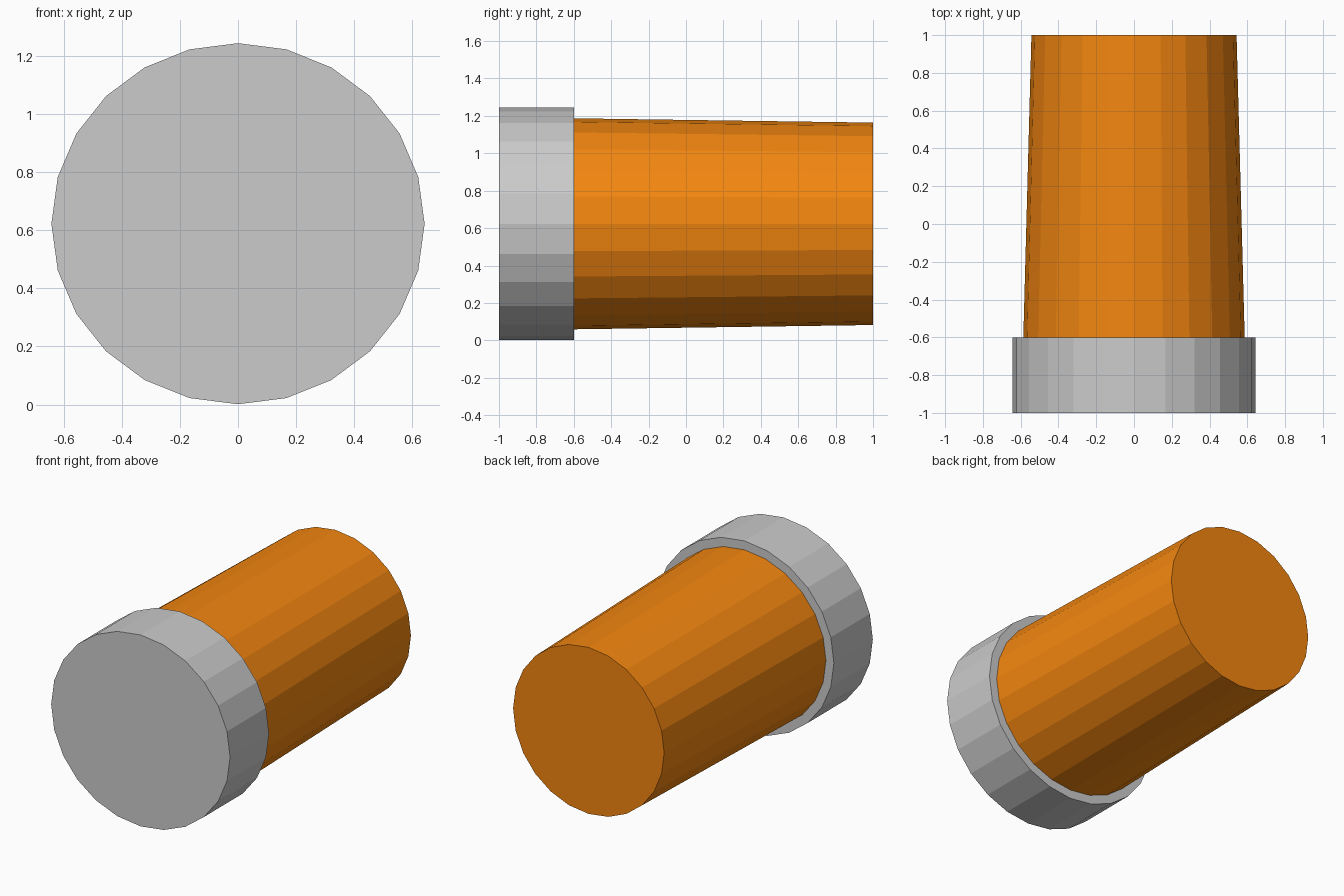
import bpy, bmesh, math

if "Cube" in bpy.data.objects:
    bpy.data.objects.remove(bpy.data.objects["Cube"])

SIDES = 24
CENTRE_Z = 0.623


def loft(name, rings, cap_first=False, cap_last=False, color=None):
    """Skin elliptical rings (y, x radius, z radius) along the y axis."""
    bm = bmesh.new()
    loops = []
    for y, rx, rz in rings:
        angles = [2 * math.pi * i / SIDES for i in range(SIDES)]
        loops.append([bm.verts.new((rx * math.sin(a), y, CENTRE_Z + rz * math.cos(a)))
                      for a in angles])
    for a, b in zip(loops, loops[1:]):
        for i in range(SIDES):
            j = (i + 1) % SIDES
            bm.faces.new((a[i], b[i], b[j], a[j]))
    if cap_first:
        bm.faces.new(loops[0])
    if cap_last:
        bm.faces.new(loops[-1][::-1])
    bmesh.ops.recalc_face_normals(bm, faces=bm.faces)
    mesh = bpy.data.meshes.new(name)
    bm.to_mesh(mesh)
    bm.free()
    obj = bpy.data.objects.new(name, mesh)
    bpy.context.collection.objects.link(obj)
    if color:
        mat = bpy.data.materials.new(name + "_material")
        mat.diffuse_color = color
        mat.use_nodes = True
        mat.node_tree.nodes["Principled BSDF"].inputs["Base Color"].default_value = mat.diffuse_color
        mesh.materials.append(mat)
    return obj


# Grey collar: closed front disc, rim, and the step in to the body
loft("collar", [(-1.0, 0.643, 0.622), (-0.6, 0.643, 0.622), (-0.6, 0.586, 0.564)],
     cap_first=True)

# Orange tapered body with a closed far end
loft("tapered_body", [(-0.6, 0.586, 0.564), (1.0, 0.543, 0.541)],
     cap_last=True, color=(0.9, 0.24, 0.005, 1.0))
